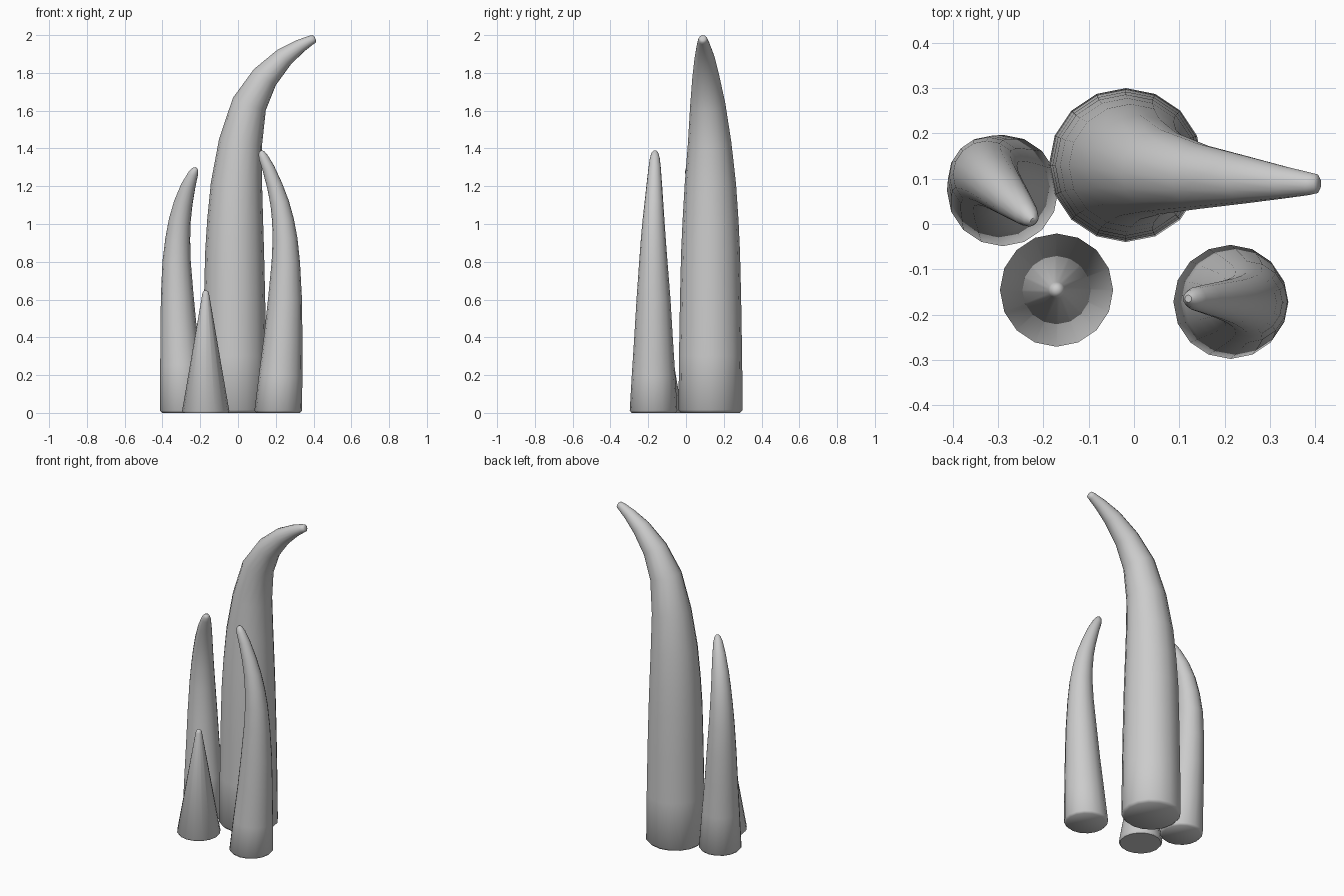
import bpy, bmesh, math
from mathutils import Vector

SIDES = 16


def horn(name, path):
    """Sweep round rings along (x, y, z, radius) points, square to the path."""
    bm = bmesh.new()
    pts = [Vector(p[:3]) for p in path]
    rings = []
    for i, p in enumerate(pts):
        t = (pts[min(i + 1, len(pts) - 1)] - pts[max(i - 1, 0)]).normalized()
        if p.z < 0.1:
            t = Vector((0, 0, 1))
        v = t.cross(Vector((1, 0, 0))).normalized() * -1
        u = t.cross(v) * -1
        ring = []
        for k in range(SIDES):
            a = 2 * math.pi * k / SIDES
            ring.append(bm.verts.new(p + (u * math.cos(a) + v * math.sin(a)) * path[i][3]))
        rings.append(ring)
    for a, b in zip(rings, rings[1:]):
        for k in range(SIDES):
            n = (k + 1) % SIDES
            bm.faces.new((a[k], a[n], b[n], b[k]))
    bm.faces.new(rings[0])
    bm.faces.new(rings[-1])
    bmesh.ops.recalc_face_normals(bm, faces=bm.faces)
    mesh = bpy.data.meshes.new(name)
    bm.to_mesh(mesh)
    bm.free()
    ob = bpy.data.objects.new(name, mesh)
    bpy.context.collection.objects.link(ob)
    bpy.ops.object.select_all(action='DESELECT')
    bpy.context.view_layer.objects.active = ob
    ob.select_set(True)
    bpy.ops.object.shade_smooth_by_angle(angle=math.radians(50))
    return ob


# Tall horn curling to the right
horn("tall_horn", [
    (-.018, .13, 0, .155), (-.018, .13, .015, .170), (-.018, .13, .3, .167),
    (-.018, .13, .6, .162), (-.018, .13, .85, .156), (-.015, .13, 1.02, .148),
    (-.008, .129, 1.21, .136), (.013, .125, 1.43, .115), (.060, .115, 1.635, .093),
    (.142, .105, 1.777, .072), (.243, .098, 1.882, .053), (.330, .092, 1.943, .036),
    (.388, .089, 1.974, .025), (.404, .089, 1.980, .021), (.409, .089, 1.982, .012)])

# Left horn, bowing outward then curling to the front right
horn("left_horn", [
    (-.290, .074, 0, .112), (-.290, .074, .012, .123), (-.303, .087, .25, .109),
    (-.315, .099, .45, .096), (-.322, .106, .63, .086), (-.325, .109, .8, .075),
    (-.319, .103, .92, .066), (-.308, .092, 1.02, .058), (-.290, .074, 1.11, .050),
    (-.264, .048, 1.2, .039), (-.238, .022, 1.265, .027), (-.227, .011, 1.287, .018),
    (-.222, .006, 1.296, .008)])

# Right horn, bowing outward then curling left
horn("right_horn", [
    (.213, -.172, 0, .115), (.213, -.172, .012, .126), (.226, -.172, .2, .115),
    (.239, -.172, .4, .102), (.249, -.172, .6, .090), (.253, -.173, .8, .075),
    (.249, -.173, .92, .066), (.238, -.172, 1.02, .058), (.221, -.170, 1.11, .050),
    (.195, -.168, 1.2, .042), (.161, -.166, 1.295, .033), (.136, -.165, 1.35, .026),
    (.125, -.165, 1.376, .018), (.120, -.165, 1.387, .008)])

# Short straight spike at the front
horn("short_spike", [
    (-.171, -.146, 0, .118), (-.171, -.146, .01, .125), (-.171, -.146, .63, .018),
    (-.171, -.146, .642, .014), (-.171, -.146, .648, .006)])
